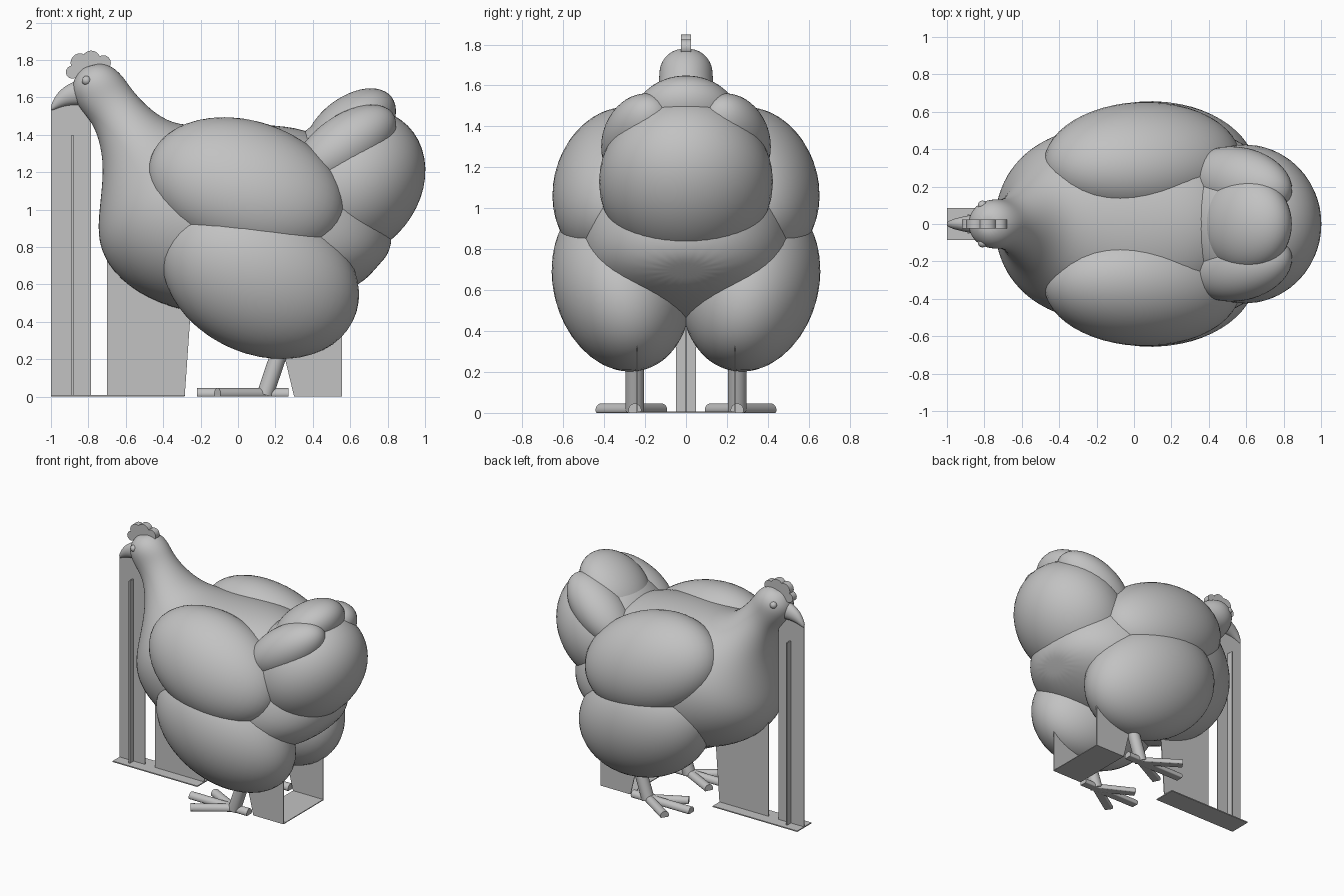
import bpy, bmesh
from math import radians, cos, sin, pi
from mathutils import Vector, Euler, Matrix

if "Cube" in bpy.data.objects:
    bpy.data.objects.remove(bpy.data.objects["Cube"])

grey = bpy.data.materials.new("plain_grey")
grey.use_nodes = True
colour = (0.54, 0.54, 0.54, 1)
grey.diffuse_color = colour
grey.node_tree.nodes["Principled BSDF"].inputs["Base Color"].default_value = colour


def finish(bm, name, smooth=True):
    bmesh.ops.recalc_face_normals(bm, faces=bm.faces)
    for f in bm.faces:
        f.smooth = smooth
    mesh = bpy.data.meshes.new(name)
    bm.to_mesh(mesh)
    bm.free()
    mesh.materials.append(grey)
    obj = bpy.data.objects.new(name, mesh)
    bpy.context.scene.collection.objects.link(obj)
    return obj


def ellipsoid(name, centre, radii, roll=0, tilt=0, yaw=0):
    """Stretched sphere, turned about x, then y, then z (degrees)."""
    bm = bmesh.new()
    bmesh.ops.create_uvsphere(bm, u_segments=48, v_segments=24, radius=1)
    turn = Euler((radians(roll), radians(tilt), radians(yaw))).to_matrix().to_4x4()
    bm.transform(Matrix.Translation(centre) @ turn @ Matrix.Diagonal((*radii, 1)))
    return finish(bm, name)


def loft(name, rings, sides=20):
    """Skin of elliptical rings: lower x, lower z, upper x, upper z, half width."""
    bm = bmesh.new()
    loops = []
    for x1, z1, x2, z2, w in rings:
        mid = Vector(((x1 + x2) / 2, 0, (z1 + z2) / 2))
        half = Vector(((x2 - x1) / 2, 0, (z2 - z1) / 2))
        loops.append([bm.verts.new(mid + half * cos(a) + Vector((0, w * sin(a), 0)))
                      for a in (2 * pi * i / sides for i in range(sides))])
    for a, b in zip(loops, loops[1:]):
        for i in range(sides):
            j = (i + 1) % sides
            bm.faces.new((a[i], a[j], b[j], b[i]))
    for ring in (loops[0], loops[-1]):
        hub = bm.verts.new(sum((v.co for v in ring), Vector()) / sides)
        for i in range(sides):
            bm.faces.new((ring[i], ring[(i + 1) % sides], hub))
    obj = finish(bm, name)
    skin = obj.modifiers.new("smooth_skin", "SUBSURF")
    skin.levels = skin.render_levels = 2
    return obj


def rod(name, start, end, radius):
    """Cylinder between two points, cut flat at the ground."""
    start, end = Vector(start), Vector(end)
    axis = end - start
    bm = bmesh.new()
    bmesh.ops.create_cone(bm, cap_ends=True, segments=24, radius1=radius,
                          radius2=radius, depth=axis.length)
    turn = axis.to_track_quat("Z", "Y").to_matrix().to_4x4()
    bm.transform(Matrix.Translation((start + end) / 2) @ turn)
    for v in bm.verts:
        v.co.z = max(v.co.z, 0)
    obj = finish(bm, name)
    for p in obj.data.polygons:
        p.use_smooth = len(p.vertices) == 4
    return obj


def wall(name, outline, y=0, thickness=0.006):
    """Thin upright sheet with an x-z outline."""
    bm = bmesh.new()
    face = bm.faces.new([bm.verts.new((x, y - thickness / 2, z)) for x, z in outline])
    new = bmesh.ops.extrude_face_region(bm, geom=[face])["geom"]
    bmesh.ops.translate(bm, vec=(0, thickness, 0),
                        verts=[v for v in new if isinstance(v, bmesh.types.BMVert)])
    return finish(bm, name, False)


def box(name, low, high):
    low, high = Vector(low), Vector(high)
    bm = bmesh.new()
    bmesh.ops.create_cube(bm, size=1)
    bm.transform(Matrix.Translation((low + high) / 2) @ Matrix.Diagonal((*(high - low), 1)))
    return finish(bm, name, False)


# Head, neck and body in one skin
loft("body", [
    (-0.84, 1.755, -0.73, 1.785, 0.06),
    (-0.885, 1.69, -0.67, 1.765, 0.115),
    (-0.89, 1.62, -0.62, 1.72, 0.135),
    (-0.85, 1.54, -0.585, 1.67, 0.132),
    (-0.775, 1.46, -0.54, 1.61, 0.14),
    (-0.735, 1.34, -0.46, 1.53, 0.19),
    (-0.72, 1.20, -0.35, 1.46, 0.27),
    (-0.745, 1.00, -0.20, 1.45, 0.37),
    (-0.76, 0.82, 0.00, 1.46, 0.47),
    (-0.68, 0.655, 0.20, 1.46, 0.53),
    (-0.50, 0.515, 0.42, 1.43, 0.56),
    (-0.22, 0.425, 0.60, 1.28, 0.55),
    (0.15, 0.42, 0.75, 1.10, 0.50),
    (0.45, 0.49, 0.83, 0.92, 0.37),
    (0.67, 0.61, 0.82, 0.78, 0.18)])

# Beak and comb
loft("beak", [
    (-0.82, 1.55, -0.82, 1.71, 0.06),
    (-0.89, 1.56, -0.91, 1.675, 0.045),
    (-0.955, 1.545, -0.97, 1.625, 0.03),
    (-1.00, 1.525, -1.00, 1.56, 0.012)], 12)
for i, (x, z, r) in enumerate([(-0.885, 1.735, 0.035), (-0.845, 1.785, 0.05),
                               (-0.785, 1.80, 0.05), (-0.72, 1.785, 0.04),
                               (-0.80, 1.75, 0.07)]):
    rod(f"comb_lobe_{i + 1}", (x, -0.024, z), (x, 0.024, z), r)

# Tail
ellipsoid("tail", (0.59, 0, 1.13), (0.45, 0.425, 0.37), tilt=-45)
ellipsoid("tail_feather_middle", (0.60, 0, 1.43), (0.28, 0.26, 0.17), tilt=-38)

# Paired parts
for side, s in (("left", 1), ("right", -1)):
    ellipsoid(f"eye_{side}", (-0.81, s * 0.10, 1.69), (0.025, 0.025, 0.025))
    ellipsoid(f"wing_{side}", (0.045, s * 0.335, 1.11), (0.54, 0.31, 0.37),
              s * 20, 18, s * 3)
    ellipsoid(f"thigh_{side}", (0.12, s * 0.315, 0.64), (0.55, 0.335, 0.415),
              s * -15, 25, s * -6)
    ellipsoid(f"tail_feather_{side}", (0.57, s * 0.22, 1.33), (0.32, 0.19, 0.17),
              s * 15, -35, s * -12)
    y = s * 0.25
    rod(f"shank_{side}", (0.145, y, 0.01), (0.25, y, 0.32), 0.045)
    for toe, x, dy in (("middle", -0.22, 0), ("outer", -0.11, 0.165),
                       ("inner", -0.11, -0.13), ("back", 0.27, 0)):
        rod(f"{toe}_toe_{side}", (0.14, y, 0.014), (x, y + s * dy, 0.014), 0.032)
    wall(f"rear_support_{side}", [(0.30, 0), (0.555, 0), (0.555, 0.38), (0.24, 0.25)], s * 0.24)

# Support sheets below the beak, breast and thighs
wall("beak_support", [(-1, 0), (-0.785, 0), (-0.785, 1.5), (-0.87, 1.58), (-1, 1.54)])
box("beak_support_rib", (-0.89, -0.05, 0), (-0.88, 0.05, 1.4))
wall("breast_support", [(-0.70, 0), (-0.285, 0), (-0.25, 0.50), (-0.70, 0.80)])
box("front_support_base", (-1, -0.085, 0), (-0.285, 0.085, 0.008))
box("rear_support_base", (0.30, -0.24, 0), (0.555, 0.24, 0.006))
